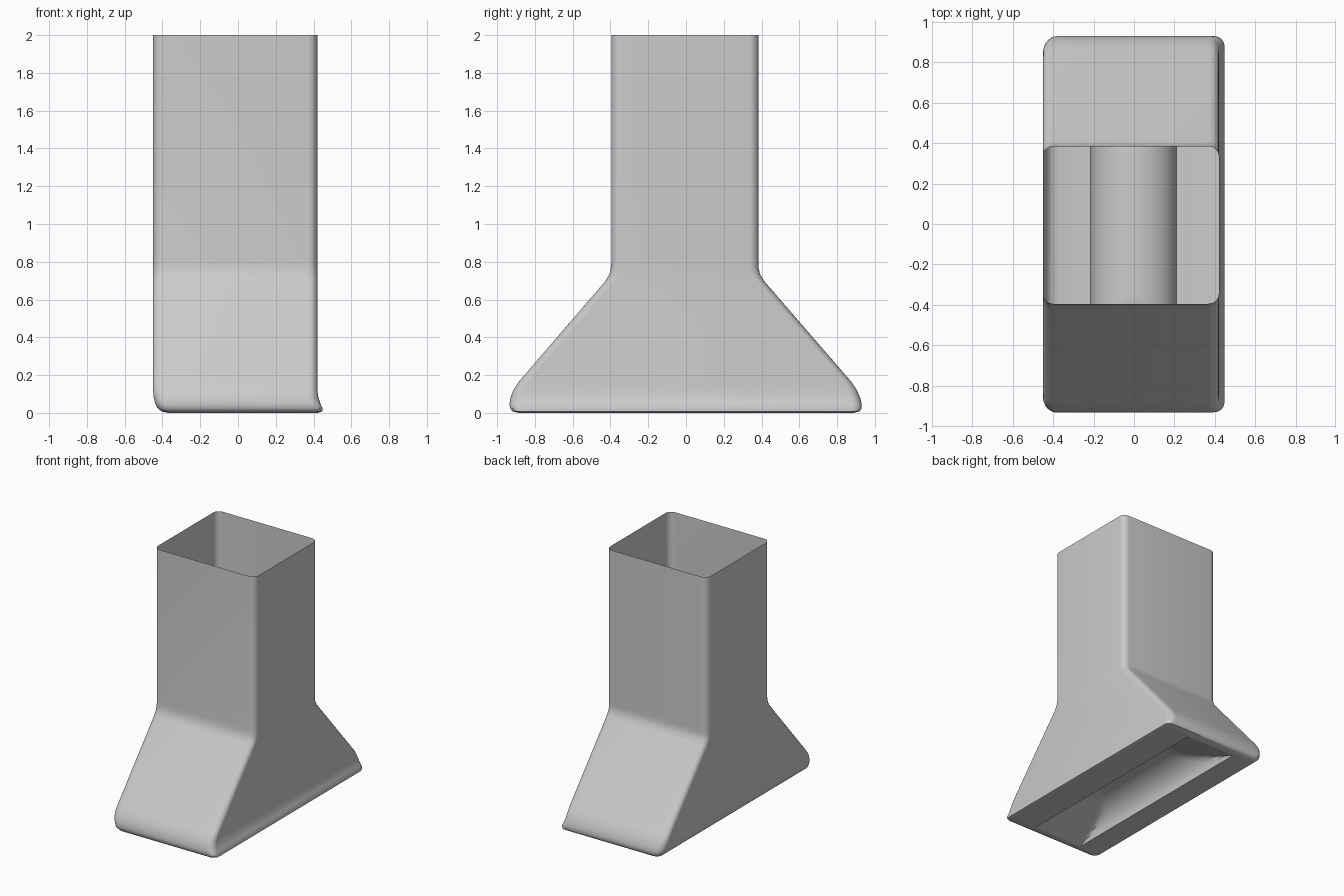
import bpy, bmesh
from math import sin, cos, pi, sqrt

if "Cube" in bpy.data.objects:
    bpy.data.objects.remove(bpy.data.objects["Cube"])

CORNER = 6


def rounded_rect(x0, x1, y0, y1, z, r):
    """Closed ring of points, counter-clockwise from above."""
    pts = []
    corners = [(x1 - r, y1 - r), (x0 + r, y1 - r), (x0 + r, y0 + r), (x1 - r, y0 + r)]
    for k, (cx, cy) in enumerate(corners):
        for i in range(CORNER + 1):
            a = (k + i / CORNER) * pi / 2
            pts.append((cx + r * cos(a), cy + r * sin(a), z))
    return pts


def finish(name, bm, angle):
    me = bpy.data.meshes.new(name)
    bm.to_mesh(me)
    bm.free()
    ob = bpy.data.objects.new(name, me)
    bpy.context.collection.objects.link(ob)
    bpy.ops.object.select_all(action='DESELECT')
    ob.select_set(True)
    bpy.context.view_layer.objects.active = ob
    bpy.ops.object.shade_smooth_by_angle(angle=angle)
    return ob


# Open-topped tube flaring into a wide foot, ending in the flat rim underneath
sections = [  # x0, x1, y0, y1, z, corner radius
    (-.45, .42, -.395, .385, 2.0, .05),
    (-.45, .42, -.395, .385, .80, .05),
    (-.45, .42, -.398, .385, .765, .05),
    (-.45, .42, -.405, .392, .735, .05),
    (-.45, .42, -.425, .412, .70, .05),
    (-.45, .42, -.885, .875, .165, .05),
    (-.45, .42, -.915, .905, .12, .05),
    (-.446, .426, -.929, .922, .08, .055),
    (-.438, .436, -.934, .93, .05, .055),
    (-.425, .448, -.932, .93, .025, .05),
    (-.405, .447, -.918, .92, .008, .045),
    (-.37, .42, -.885, .885, 0, .035),
    (-.215, .21, -.86, .86, 0, .002),
]
bm = bmesh.new()
rings = [[bm.verts.new(p) for p in rounded_rect(*s)] for s in sections]
n = len(rings[0])
for upper, lower in zip(rings, rings[1:]):
    for i in range(n):
        j = (i + 1) % n
        bm.faces.new((upper[i], lower[i], lower[j], upper[j]))
finish("flared_duct", bm, pi / 4)

# Arched recess closing the slot, with sloping ends
HEIGHT, NX, NY = .17, 16, 40
bm = bmesh.new()
grid = []
for a in range(NX + 1):
    u = -cos(pi * a / NX)
    row = []
    for b in range(NY + 1):
        y = -.86 + 1.72 * b / NY
        z = HEIGHT * min(sqrt(max(0, 1 - u * u)), (.86 - abs(y)) / .46)
        row.append(bm.verts.new((-.0025 + .2125 * u, y, z)))
    grid.append(row)
for a in range(NX):
    for b in range(NY):
        bm.faces.new((grid[a][b], grid[a][b + 1], grid[a + 1][b + 1], grid[a + 1][b]))
finish("slot_recess", bm, pi / 4)
